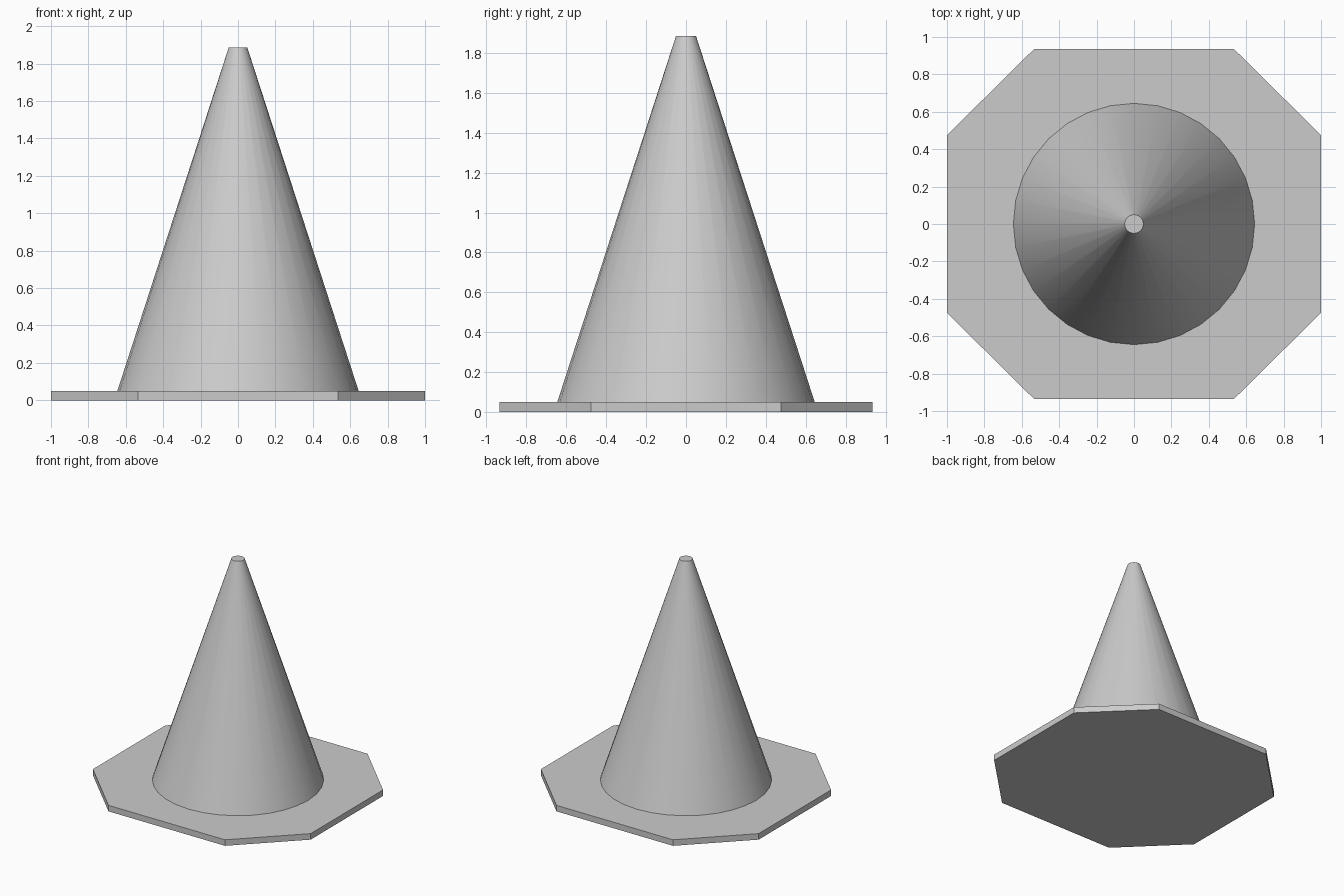
import bpy, bmesh, math

if "Cube" in bpy.data.objects:
    bpy.data.objects.remove(bpy.data.objects["Cube"])

BASE_H = 0.05
TOP_Z = 1.885

# Octagonal base plate: one quarter's corners mirrored around
corners = [(1.0, 0.475), (0.535, 0.935)]
ring = corners + [(-x, y) for x, y in reversed(corners)]
ring += [(-x, -y) for x, y in ring]
bm = bmesh.new()
face = bm.faces.new([bm.verts.new((x, y, 0)) for x, y in ring])
ext = bmesh.ops.extrude_face_region(bm, geom=[face])
for v in ext["geom"]:
    if isinstance(v, bmesh.types.BMVert):
        v.co.z = BASE_H
bmesh.ops.recalc_face_normals(bm, faces=bm.faces)
mesh = bpy.data.meshes.new("base_plate")
bm.to_mesh(mesh)
bm.free()
base = bpy.data.objects.new("base_plate", mesh)
bpy.context.collection.objects.link(base)

# Tapered cone body with a flat tip
bpy.ops.mesh.primitive_cone_add(vertices=32, radius1=0.645, radius2=0.05,
                                depth=TOP_Z - BASE_H,
                                location=(0, 0, (TOP_Z + BASE_H) / 2))
cone = bpy.context.object
cone.name = "cone_body"
bpy.ops.object.shade_smooth_by_angle(angle=math.radians(30))
